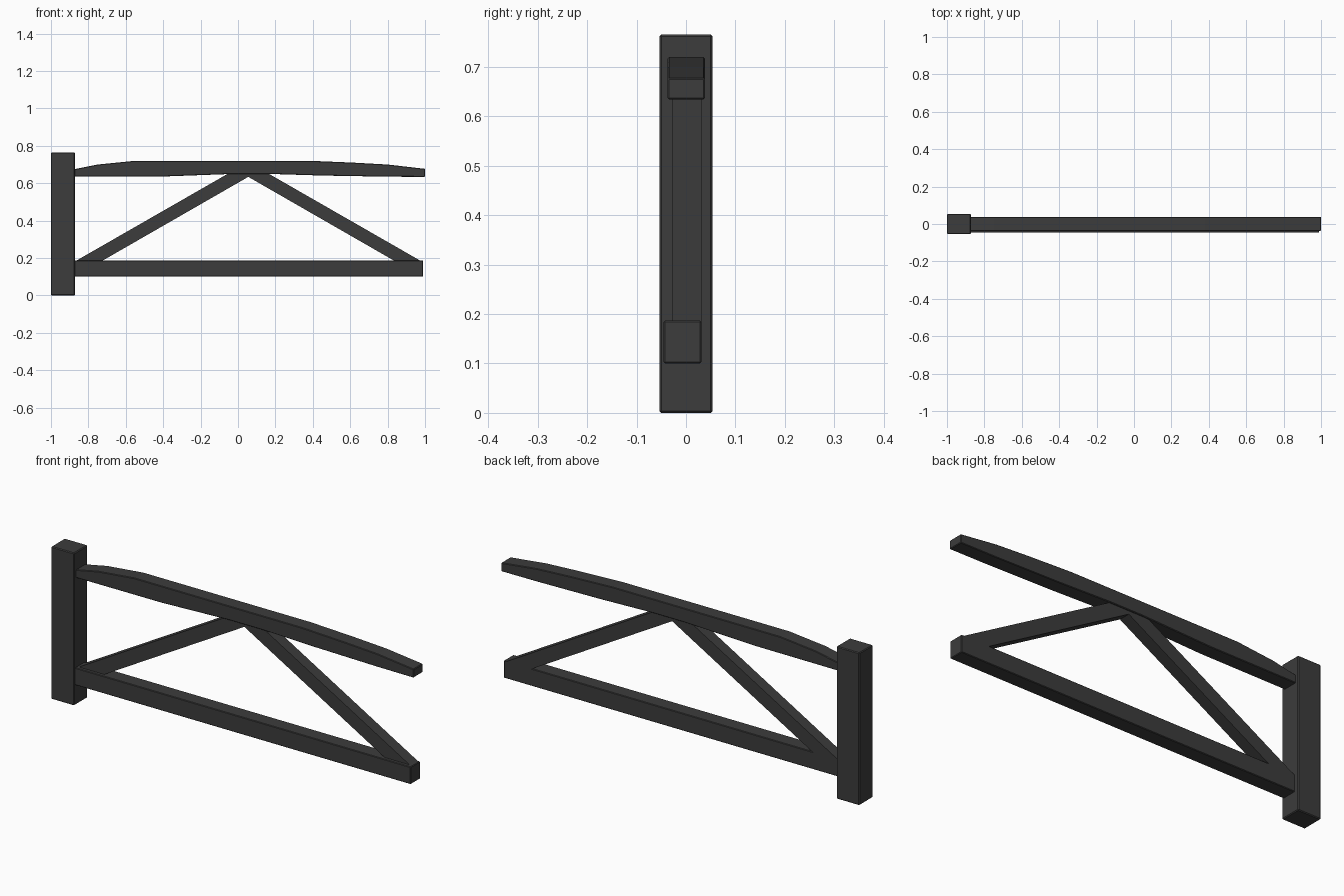
import bpy, bmesh

if "Cube" in bpy.data.objects:
    bpy.data.objects.remove(bpy.data.objects["Cube"])

dark = bpy.data.materials.new("dark_wood")
dark.diffuse_color = (0.045, 0.045, 0.045, 1)
dark.use_nodes = True
dark.node_tree.nodes["Principled BSDF"].inputs["Base Color"].default_value = dark.diffuse_color


def beam(name, profile, y0, y1, bevel=0.004):
    """Extrude an x-z outline from y0 to y1 and chamfer its edges."""
    bm = bmesh.new()
    face = bm.faces.new([bm.verts.new((x, y0, z)) for x, z in profile])
    ext = bmesh.ops.extrude_face_region(bm, geom=[face])
    verts = [g for g in ext["geom"] if isinstance(g, bmesh.types.BMVert)]
    bmesh.ops.translate(bm, vec=(0, y1 - y0, 0), verts=verts)
    bmesh.ops.recalc_face_normals(bm, faces=bm.faces)
    mesh = bpy.data.meshes.new(name)
    bm.to_mesh(mesh)
    bm.free()
    mesh.materials.append(dark)
    obj = bpy.data.objects.new(name, mesh)
    bpy.context.collection.objects.link(obj)
    if bevel:
        mod = obj.modifiers.new("chamfer", "BEVEL")
        mod.width, mod.segments = bevel, 1
        mod.limit_method = "ANGLE"
    return obj


def rect(x0, x1, z0, z1):
    return [(x0, z0), (x1, z0), (x1, z1), (x0, z1)]


# upright post
beam("post", rect(-1.0, -0.872, 0.0, 0.765), -0.054, 0.054)

# straight bottom rail
beam("bottom_rail", rect(-0.875, 0.99, 0.10, 0.187), -0.045, 0.031, 0.003)

# gently bowed, hand-hewn top rail
beam("top_rail", [
    (-0.875, 0.635), (-0.40, 0.636), (-0.02, 0.650), (0.16, 0.650),
    (0.45, 0.641), (0.80, 0.635), (1.0, 0.634),
    (1.0, 0.677), (0.80, 0.700), (0.62, 0.710), (0.38, 0.720),
    (-0.55, 0.720), (-0.75, 0.700), (-0.875, 0.675)], -0.037, 0.038, 0.003)

# two diagonal braces, mirrored about the peak
peak = 0.055
for name, s in (("left_brace", -1), ("right_brace", 1)):
    outline = [(0.93, 0.180), (0.79, 0.180), (0.0, 0.634), (0.0, 0.656), (0.10, 0.656)]
    beam(name, [(peak + s * x, z) for x, z in outline], -0.028, 0.031, 0)
